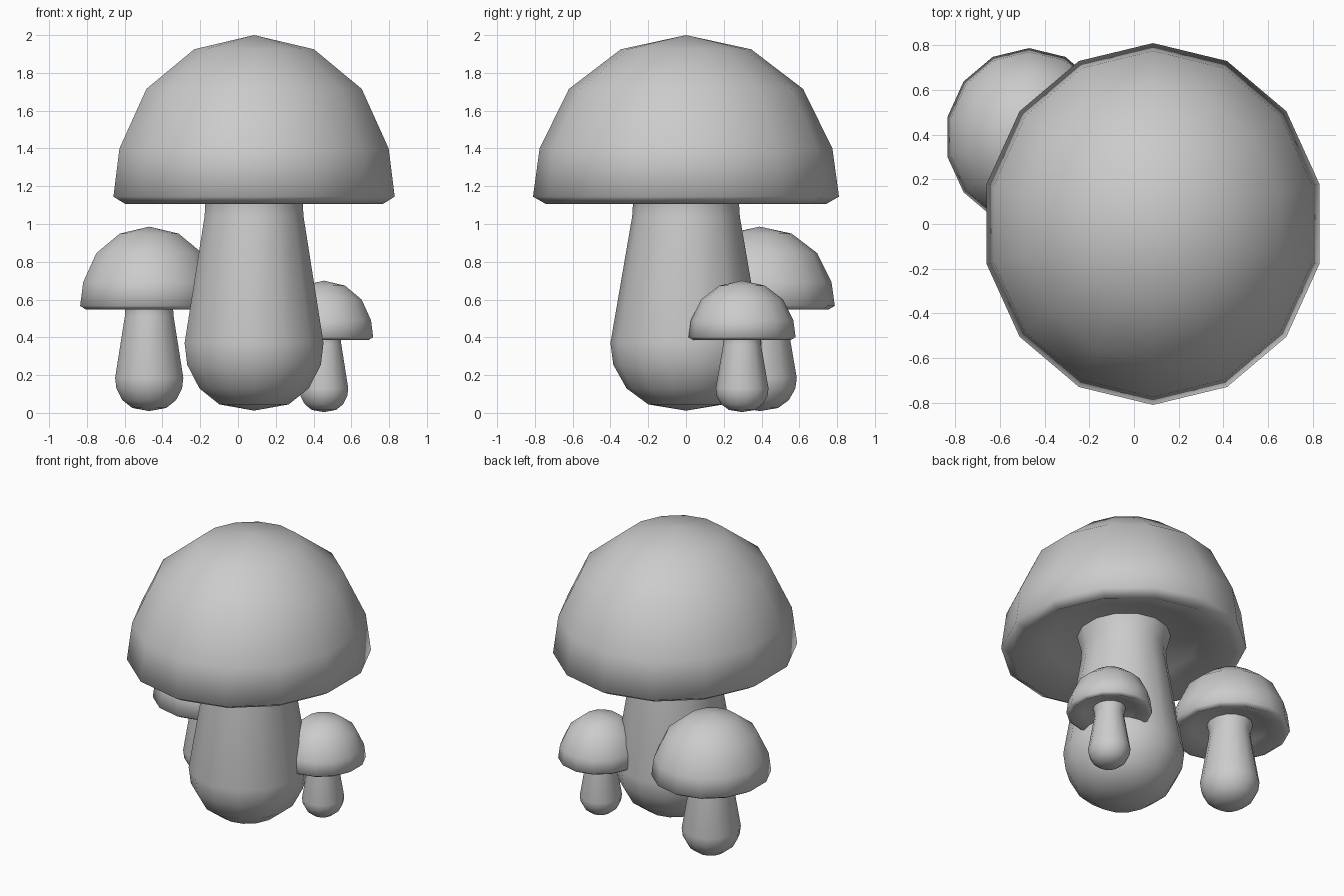
import bpy
import bmesh
from math import sin, cos, pi

cube = bpy.data.objects.get("Cube")
if cube:
    bpy.data.objects.remove(cube, do_unlink=True)

SIDES = 14
X_SQUASH = 0.943  # the mushrooms are slightly oval

grey = bpy.data.materials.new("plain grey")
grey.use_nodes = True
colour = (0.6, 0.6, 0.6, 1)
grey.diffuse_color = colour
grey.node_tree.nodes["Principled BSDF"].inputs["Base Color"].default_value = colour

# Profiles as (radius, height); radius zero is a pole
STEM = [(0, 0.012), (0.2, 0.045), (0.315, 0.13), (0.385, 0.255), (0.4, 0.37),
        (0.285, 1.04), (0.28, 1.12), (0.31, 1.23)]
CAP = [(0.27, 1.24), (0.5, 1.2), (0.74, 1.105), (0.81, 1.145), (0.775, 1.4),
       (0.62, 1.715), (0.345, 1.925), (0, 2)]


def revolve(name, profile, location, scale):
    """Spin a profile into a smooth low-poly oval solid."""
    bm = bmesh.new()
    rings = []
    for r, z in profile:
        count = SIDES if r else 1
        angles = [pi / 2 + 2 * pi * i / SIDES for i in range(count)]
        rings.append([bm.verts.new((r * cos(a) * X_SQUASH, r * sin(a), z))
                      for a in angles])
    for low, high in zip(rings, rings[1:]):
        for i in range(SIDES):
            j = (i + 1) % SIDES
            if len(low) == 1:
                bm.faces.new((low[0], high[j], high[i]))
            elif len(high) == 1:
                bm.faces.new((low[i], low[j], high[0]))
            else:
                bm.faces.new((low[i], low[j], high[j], high[i]))
    for face in bm.faces:
        face.smooth = True
    mesh = bpy.data.meshes.new(name)
    bm.to_mesh(mesh)
    bm.free()
    mesh.materials.append(grey)
    obj = bpy.data.objects.new(name, mesh)
    obj.location = location
    obj.scale = (scale,) * 3
    bpy.context.collection.objects.link(obj)


# Three mushrooms of one shape at different sizes
for size, place, scale in (("large", (0.085, 0, 0), 1),
                           ("medium", (-0.47, 0.39, 0.004), 0.491),
                           ("small", (0.455, 0.297, 0), 0.35)):
    revolve(size + "_stem", STEM, place, scale)
    revolve(size + "_cap", CAP, place, scale)
